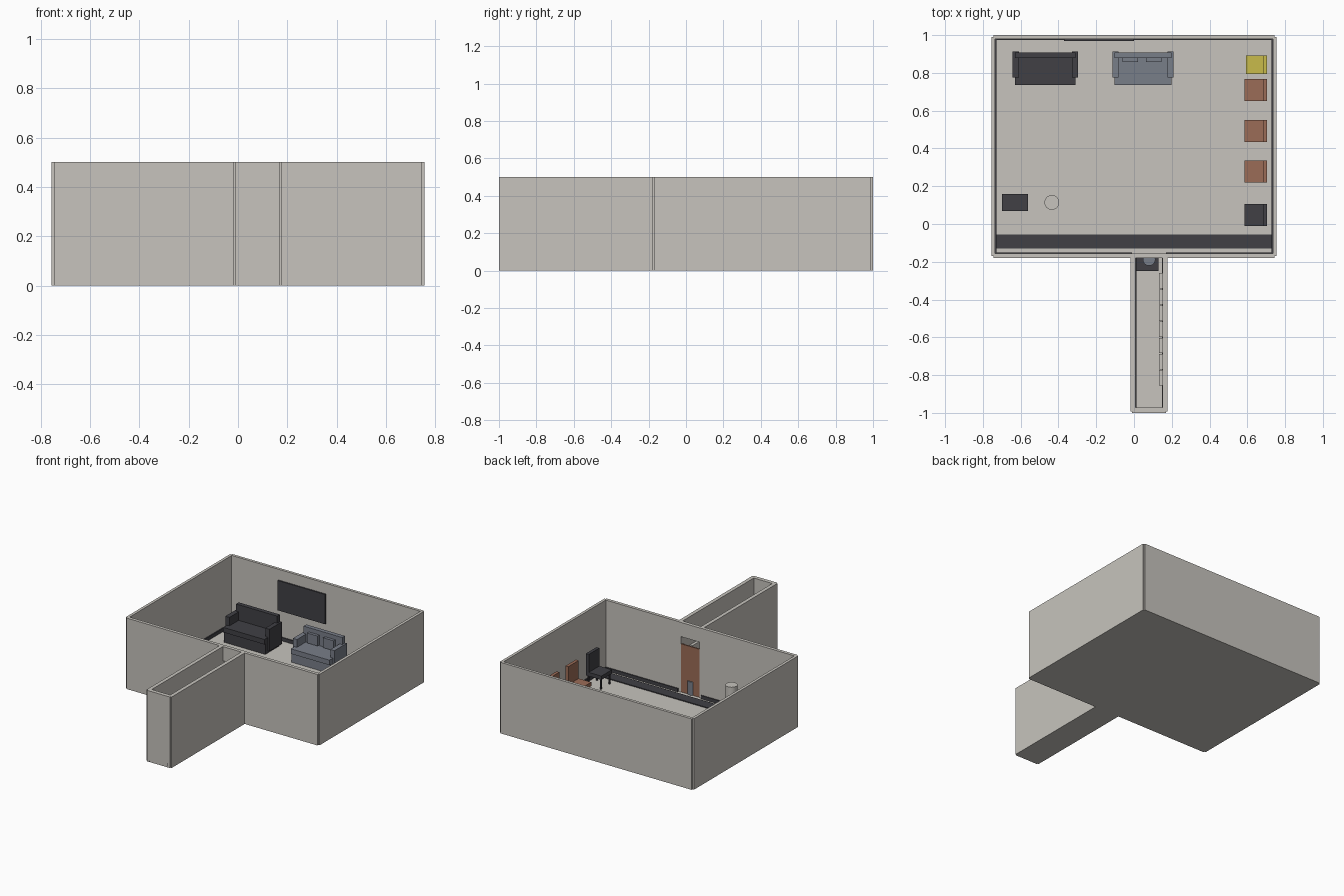
import bpy, bmesh, math
from mathutils import Matrix, Vector

if "Cube" in bpy.data.objects:
    bpy.data.objects.remove(bpy.data.objects["Cube"])


def material(name, rgb):
    m = bpy.data.materials.new(name)
    m.diffuse_color = (*rgb, 1)
    m.use_nodes = True
    m.node_tree.nodes["Principled BSDF"].inputs["Base Color"].default_value = m.diffuse_color
    return m


PLASTER = material("warm_grey", (0.57, 0.55, 0.51))
DARK = material("charcoal", (0.052, 0.051, 0.06))
SLATE = material("slate_blue", (0.19, 0.21, 0.25))
BROWN = material("terracotta", (0.33, 0.15, 0.095))
YELLOW = material("mustard", (0.58, 0.50, 0.07))


def boxes(name, mat, *spans):
    """One object from boxes given as (x0, x1, y0, y1, z0, z1)."""
    bm = bmesh.new()
    for x0, x1, y0, y1, z0, z1 in spans:
        centre = Vector(((x0 + x1) / 2, (y0 + y1) / 2, (z0 + z1) / 2))
        size = Matrix.Diagonal((x1 - x0, y1 - y0, z1 - z0, 1))
        bmesh.ops.create_cube(bm, size=1, matrix=Matrix.Translation(centre) @ size)
    me = bpy.data.meshes.new(name)
    bm.to_mesh(me)
    bm.free()
    me.materials.append(mat)
    ob = bpy.data.objects.new(name, me)
    bpy.context.collection.objects.link(ob)
    return ob


def cylinder(name, mat, x, y, r, z0, z1):
    bpy.ops.mesh.primitive_cylinder_add(vertices=32, radius=r, depth=z1 - z0,
                                        location=(x, y, (z0 + z1) / 2))
    ob = bpy.context.object
    ob.name = name
    ob.data.materials.append(mat)
    bpy.ops.object.shade_smooth_by_angle()


# Floors
boxes("room_floor", PLASTER, (-0.745, 0.745, -0.17, 0.99, 0, 0.006))
boxes("corridor_floor", PLASTER, (-0.01, 0.17, -0.99, -0.17, 0, 0.006))

# Room walls, leaving small notches at the outer corners
H = 0.5
boxes("back_wall", PLASTER, (-0.745, 0.745, 0.98, 1.0, 0, H))
for side, s in (("left", -1), ("right", 1)):
    x0, x1 = sorted((s * 0.735, s * 0.755))
    boxes(side + "_wall", PLASTER, (x0, x1, -0.17, 0.99, 0, H))
boxes("front_wall", PLASTER, (-0.745, -0.005, -0.18, -0.157, 0, H),
      (0.165, 0.745, -0.18, -0.157, 0, H))
boxes("door_lintel", PLASTER, (-0.005, 0.165, -0.18, -0.155, 0.4, H))

# Corridor walls
boxes("corridor_left_wall", PLASTER, (-0.018, 0.008, -0.992, -0.16, 0, H))
boxes("corridor_right_wall", PLASTER, (0.152, 0.178, -0.992, -0.16, 0, H))
boxes("corridor_end_wall", PLASTER, (-0.01, 0.17, -1.0, -0.972, 0, H))

# Skirting boards
boxes("room_skirting", DARK,
      (-0.735, 0.735, 0.973, 0.98, 0.006, 0.03),
      (-0.735, -0.728, -0.157, 0.98, 0.006, 0.03),
      (0.728, 0.735, -0.157, 0.98, 0.006, 0.03),
      (-0.735, -0.01, -0.157, -0.15, 0.006, 0.03),
      (0.17, 0.735, -0.157, -0.15, 0.006, 0.03))
boxes("corridor_skirting", DARK, (0.008, 0.013, -1.0, -0.18, 0.004, 0.03),
      (0.147, 0.152, -1.0, -0.18, 0.004, 0.03))

# Door, entrance mat and bin
boxes("door", BROWN, (-0.005, 0.165, -0.172, -0.163, 0.006, 0.345))
boxes("entrance_mat", DARK, (0.012, 0.13, -0.25, -0.18, 0.006, 0.014))
cylinder("entrance_bin", SLATE, 0.08, -0.188, 0.033, 0.006, 0.1)

# Row of lockers along the corridor
for i in range(7):
    y = -0.26 - i * 0.0857
    boxes(f"locker_{i + 1}", PLASTER, (0.132, 0.152, y - 0.081, y, 0.006, 0.3))

# Carpet runner and wall screen
boxes("carpet_runner", DARK, (-0.735, 0.735, -0.13, -0.055, 0.006, 0.012))
boxes("wall_screen", DARK, (-0.37, 0.0, 0.97, 0.98, 0.215, 0.425))


def sofa(name, mat, x0, x1, back_z, arm_z, seat_z):
    a = 0.032
    boxes(name + "_base", mat, (x0 + 0.012, x1 - 0.012, 0.745, 0.9, 0.006, seat_z - 0.035))
    boxes(name + "_seat", mat, (x0 + 0.012, x1 - 0.012, 0.735, 0.885, seat_z - 0.035, seat_z))
    boxes(name + "_back", mat, (x0 + 0.012, x1 - 0.012, 0.878, 0.908, 0.02, back_z))
    boxes(name + "_arms", mat, (x0, x0 + a, 0.775, 0.912, 0.02, arm_z),
          (x1 - a, x1, 0.775, 0.912, 0.02, arm_z))


# Sofas
sofa("dark_sofa", DARK, -0.642, -0.297, 0.225, 0.175, 0.115)
sofa("grey_sofa", SLATE, -0.115, 0.21, 0.21, 0.16, 0.105)
boxes("sofa_pillows", SLATE, (-0.062, 0.02, 0.858, 0.88, 0.11, 0.18),
      (0.063, 0.145, 0.858, 0.88, 0.11, 0.18))


def chair(name, mat, y, w, x0=0.585):
    x1, y0, y1, t = 0.705, y - w / 2, y + w / 2, 0.01
    legs = [(x, x + t, yy, yy + t, 0.006, 0.08)
            for x in (x0 + 0.006, x1 - 0.016) for yy in (y0 + 0.006, y1 - 0.016)]
    boxes(name + "_seat", mat, (x0, x1, y0, y1, 0.078, 0.105))
    boxes(name + "_back", mat, (x1 - 0.022, x1, y0, y1, 0.105, 0.232))
    boxes(name + "_legs", mat, *legs)


# Chairs along the right wall
chair("dark_chair", DARK, 0.048, 0.118)
for i, y in enumerate((0.277, 0.493, 0.71)):
    chair(f"brown_chair_{i + 1}", BROWN, y, 0.116)
chair("yellow_chair", YELLOW, 0.842, 0.098, 0.592)

# Side table and round pedestal
boxes("side_table_top", DARK, (-0.7, -0.56, 0.07, 0.16, 0.13, 0.155))
boxes("side_table_legs", DARK, *[(x, x + 0.012, y, y + 0.012, 0.006, 0.13)
      for x in (-0.695, -0.577) for y in (0.075, 0.143)])
cylinder("round_pedestal", PLASTER, -0.435, 0.114, 0.039, 0.006, 0.32)
